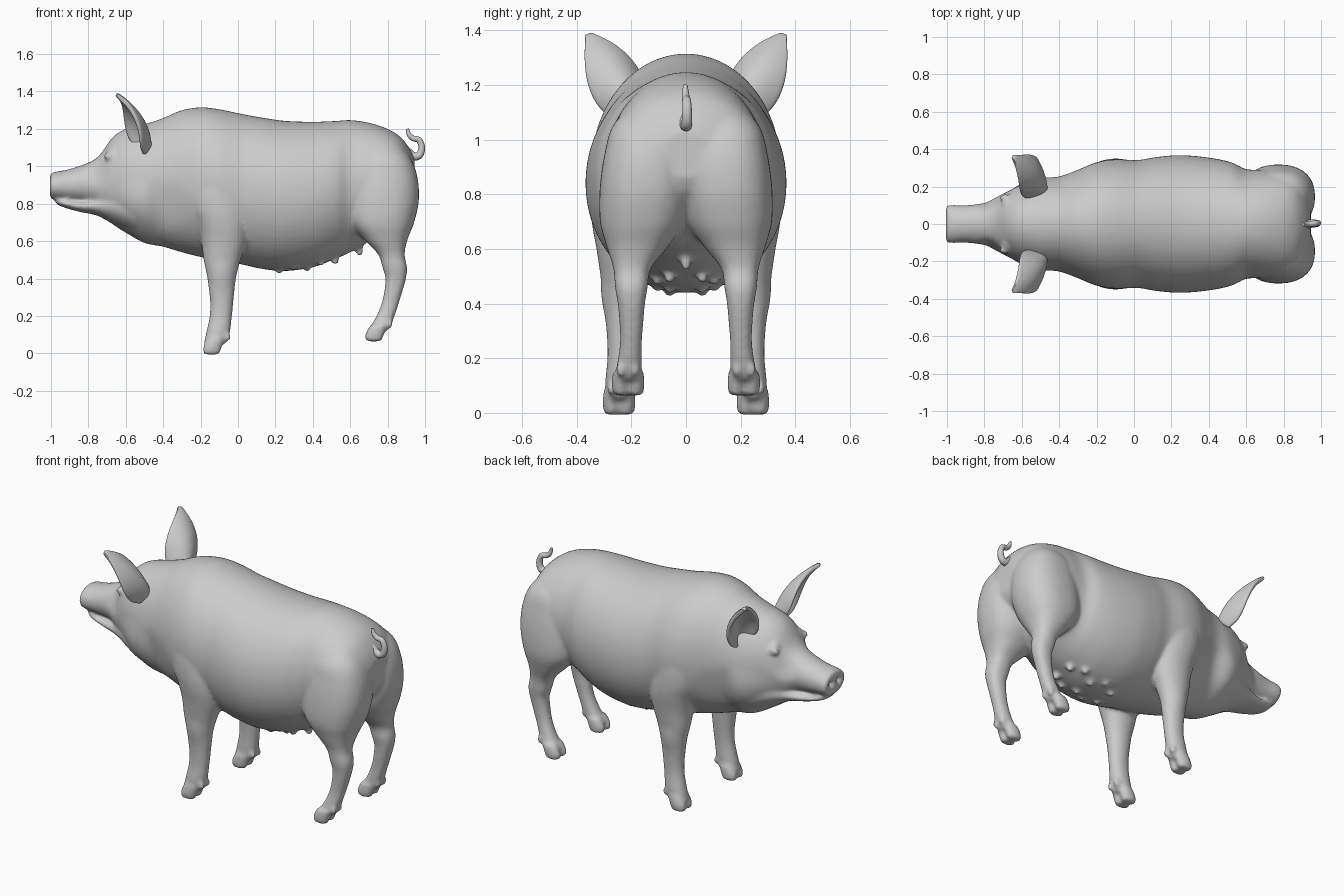
import bpy, bmesh
from math import cos, sin, pi
from mathutils import Vector, Matrix

if "Cube" in bpy.data.objects:
    bpy.data.objects.remove(bpy.data.objects["Cube"])

bm = bmesh.new()


def refine(secs, k=6):
    # smooth (Catmull-Rom) interpolation of section tuples
    out, n = [], len(secs)
    for i in range(n - 1):
        a, b, c, d = (secs[max(0, min(n - 1, j))] for j in (i - 1, i, i + 1, i + 2))
        for s in range(k):
            t = s / k
            out.append([0.5 * (2 * q + (r - p) * t + (2 * p - 5 * q + 4 * r - w) * t * t
                               + (3 * q - p - 3 * r + w) * t ** 3)
                        for p, q, r, w in zip(a, b, c, d)])
    out.append(list(secs[-1]))
    return out


def unit_ring(n, e):
    def f(v):
        return abs(v) ** (2 / e) * (1 if v >= 0 else -1)
    return [(f(cos(2 * pi * i / n)), f(sin(2 * pi * i / n))) for i in range(n)]


def loft(rings):
    vs = [[bm.verts.new(p) for p in r] for r in rings]
    n = len(vs[0])
    for a, b in zip(vs, vs[1:]):
        for i in range(n):
            bm.faces.new((a[i], a[(i + 1) % n], b[(i + 1) % n], b[i]))
    bm.faces.new(vs[0][::-1])
    bm.faces.new(vs[-1])


def trunk(secs, e=2.03):
    # sections along x: x, top z, bottom z, half width
    loft([[(x, w * u, (t + b) / 2 + (t - b) / 2 * v) for u, v in unit_ring(64, e)]
          for x, t, b, w in refine(secs)])


def limb(secs, side, e=2.1):
    # sections along z: z, centre x, radius x, centre y, radius y
    loft([[(x + rx * u, side * (y + ry * v), z) for u, v in unit_ring(36, e)]
          for z, x, rx, y, ry in refine(secs)])


def ball(c, r):
    m = Matrix.Translation(c) @ Matrix.Diagonal((*r, 1))
    bmesh.ops.create_uvsphere(bm, u_segments=16, v_segments=10, radius=1, matrix=m)


# torso, neck, head and upper snout
trunk([(-1.005, .962, .83, .097), (-.97, .972, .82, .102), (-.9, .985, .812, .1),
       (-.8, 1.02, .797, .113), (-.74, 1.06, .75, .142), (-.67, 1.155, .69, .177),
       (-.6, 1.2, .645, .212), (-.5, 1.225, .59, .245), (-.4, 1.258, .57, .255),
       (-.3, 1.30, .54, .29), (-.2, 1.315, .515, .33), (-.1, 1.305, .495, .346),
       (.02, 1.28, .475, .342), (.12, 1.262, .453, .358), (.25, 1.243, .44, .368),
       (.4, 1.238, .46, .355), (.52, 1.242, .505, .33), (.6, 1.247, .54, .293),
       (.7, 1.233, .60, .29), (.8, 1.2, .69, .28), (.87, 1.155, .76, .25),
       (.92, 1.09, .81, .17), (.945, 1.03, .86, .09)])
# lower jaw
trunk([(-.975, .828, .80, .055), (-.93, .825, .78, .08), (-.85, .818, .757, .094),
       (-.75, .84, .735, .125), (-.65, .9, .68, .165), (-.55, .9, .63, .19)])

FRONT = [(1.12, -.14, .06, .15, .06), (1.02, -.135, .13, .19, .105), (.9, -.12, .155, .21, .13),
         (.78, -.1, .16, .218, .132), (.69, -.08, .143, .222, .122), (.6, -.075, .122, .228, .1),
         (.5, -.085, .099, .235, .078), (.42, -.087, .08, .24, .063), (.35, -.087, .07, .24, .056),
         (.27, -.087, .062, .24, .049), (.2, -.092, .06, .242, .046), (.12, -.105, .063, .245, .05),
         (.05, -.125, .058, .245, .05)]
HIND = [(1.16, .75, .06, .09, .06), (1.06, .775, .137, .132, .13), (.95, .78, .178, .14, .158),
        (.82, .775, .192, .148, .168), (.7, .77, .172, .16, .155), (.61, .79, .117, .178, .113),
        (.53, .82, .071, .197, .069), (.46, .838, .066, .2, .06), (.4, .843, .055, .2, .05),
        (.32, .828, .048, .2, .043), (.25, .808, .046, .202, .04), (.18, .78, .05, .207, .045),
        (.12, .745, .055, .21, .048)]

for s in (1, -1):
    limb(FRONT, s)
    limb(HIND, s, 2.35)
    # cloven toes and dewclaws on both feet
    for dx, dy, dz in ((0, 0, 0), (.868, -.033, .07)):
        for o in (-.028, .028):
            y = .245 + dy + o
            limb([(dz - .006, -.142 + dx, .042, y, .026), (dz + .03, -.138 + dx, .05, y, .032),
                  (dz + .08, -.118 + dx, .044, y, .03)], s)
            ball((-.058 + dx, s * y, dz + .09), (.02, .016, .028))
    # eyelids and teats
    ball((-.675, s * .138, 1.05), (.045, .022, .022))
    for i in range(5):
        ball((.22 + .075 * i, s * (.06 + .045 * (i % 2)), .447 + .014 * (i % 2) + .003 * i * i),
             (.02, .02, .023))
ball((.65, 0, .55), (.022, .02, .03))

# fuse all into one skin
mesh = bpy.data.meshes.new("raw")
bm.to_mesh(mesh)
bm.free()
body = bpy.data.objects.new("body", mesh)
bpy.context.collection.objects.link(body)
rm = body.modifiers.new("fuse", 'REMESH')
rm.mode = 'VOXEL'
rm.voxel_size = .0105
sm = body.modifiers.new("soften", 'SMOOTH')
sm.factor = .5
sm.iterations = 8


def bake(ob):
    dg = bpy.context.evaluated_depsgraph_get()
    me = bpy.data.meshes.new_from_object(ob.evaluated_get(dg))
    me.polygons.foreach_set("use_smooth", [True] * len(me.polygons))
    return me


skin = bake(body)
body.modifiers.clear()
body.data = skin
# sculpted dabs: centre, radius, push (mirrored in y)
DABS = [((-1, .036, .9), .03, (.025, 0, 0)), ((-.70, .13, 1.085), .05, (-.008, .012, .006)),
        ((-.675, .17, 1.05), .02, (0, -.006, 0)), ((-.76, .13, .97), .09, (0, -.012, 0)),
        ((-.38, .22, .8), .16, (0, -.01, 0)), ((-.55, .2, .78), .18, (0, .018, 0)),
        ((-.085, .3, .42), .09, (0, .006, 0))]
for v in skin.vertices:
    for c, r, p in DABS:
        s = 1 if v.co.y >= 0 else -1
        q = (Vector((v.co.x, abs(v.co.y), v.co.z)) - Vector(c)).length / r
        if q < 1:
            v.co += Vector((p[0], s * p[1], p[2])) * (1 - q * q) ** 2

# ears: cupped leaves opening forward
bm = bmesh.new()
P = [Vector(p) for p in ((-.475, .175, 1.11), (-.48, .25, 1.27), (-.65, .362, 1.385))]
W = Vector((.4, .85, -.35)).normalized()
N = Vector((-.82, .16, -.55)).normalized()
WIDTH = refine([(.05, .06), (.083, .085), (.102, .08), (.102, .06), (.084, .035), (.05, .012), (.008, 0)], 2)
rows = []
for i, (w, d) in enumerate(WIDTH):
    t = i / (len(WIDTH) - 1)
    c = P[0] * (1 - t) ** 2 + P[1] * 2 * t * (1 - t) + P[2] * t * t
    rows.append([bm.verts.new(c + W * w * u + N * d * u * u) for u in (j / 5 for j in range(-5, 6))])
for a, b in zip(rows, rows[1:]):
    for j in range(10):
        bm.faces.new((a[j], a[j + 1], b[j + 1], b[j]))
mesh = bpy.data.meshes.new("ears")
bm.to_mesh(mesh)
bm.free()
mesh.polygons.foreach_set("use_smooth", [True] * len(mesh.polygons))
ears = bpy.data.objects.new("ears", mesh)
bpy.context.collection.objects.link(ears)
so = ears.modifiers.new("thickness", 'SOLIDIFY')
so.thickness = .024
so.offset = 0
ears.modifiers.new("round", 'SUBSURF').levels = 2
ears.modifiers["round"].render_levels = 2
ears.modifiers.new("pair", 'MIRROR').use_axis = (False, True, False)

# curly tail
cu = bpy.data.curves.new("tail_path", 'CURVE')
cu.dimensions = '3D'
cu.bevel_depth = .02
cu.bevel_resolution = 4
cu.use_fill_caps = True
pts = refine([(.89, 0, 1.09, 1.3), (.935, 0, 1.055, 1.15), (.97, .003, 1.06, 1), (.982, .004, 1.1, .9),
              (.968, .003, 1.14, .8), (.935, 0, 1.15, .75), (.915, -.002, 1.17, .65), (.905, -.002, 1.2, .4)], 5)
sp = cu.splines.new('POLY')
sp.points.add(len(pts) - 1)
for p, (x, y, z, r) in zip(sp.points, pts):
    p.co = (x, y, z, 1)
    p.radius = r
path = bpy.data.objects.new("tail_path", cu)
bpy.context.collection.objects.link(path)
bpy.context.view_layer.update()
tail = bpy.data.objects.new("tail", bake(path))
bpy.context.collection.objects.link(tail)
bpy.data.objects.remove(path)
